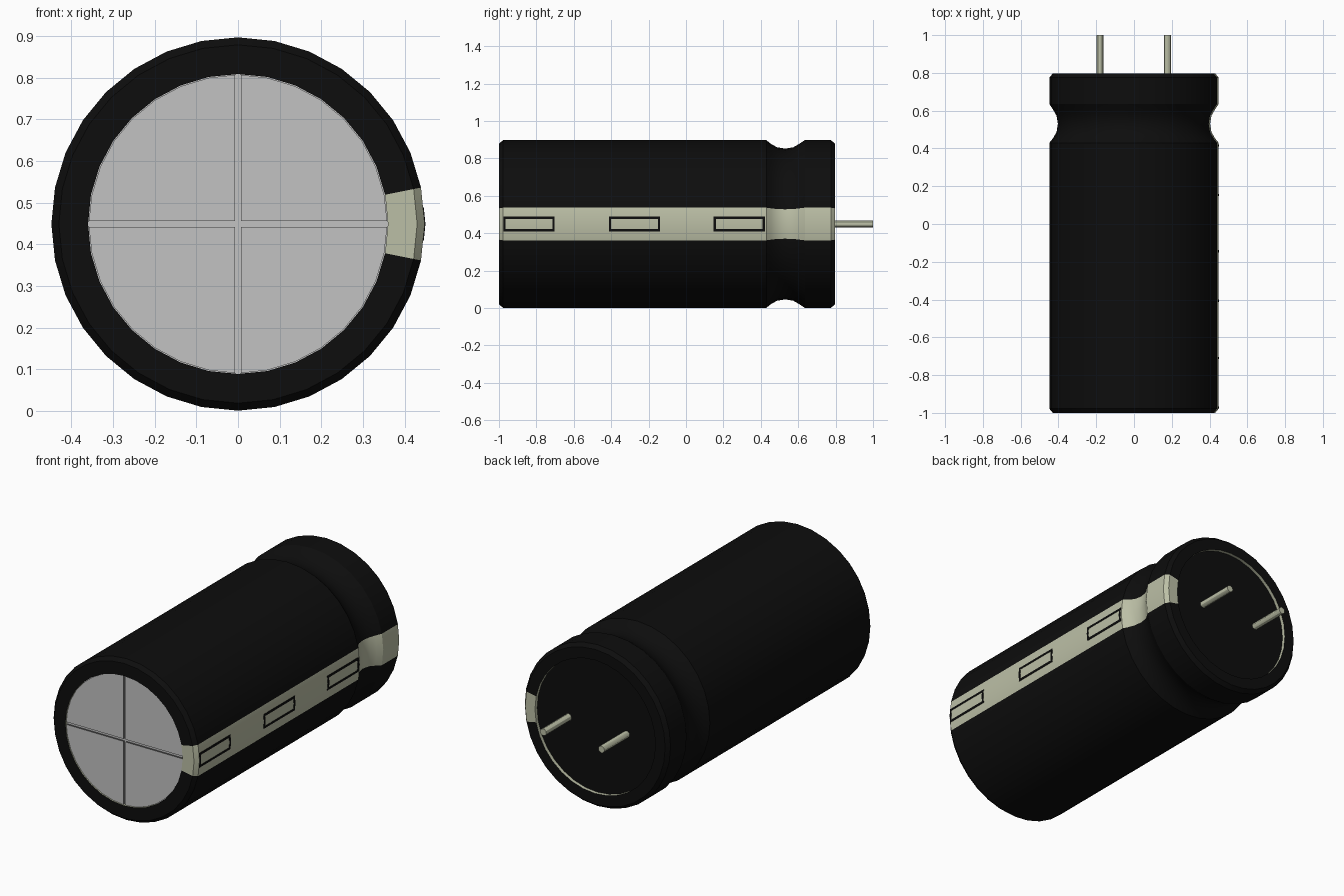
import bpy, bmesh, math

if "Cube" in bpy.data.objects:
    bpy.data.objects.remove(bpy.data.objects["Cube"])

CZ = 0.449      # height of the axis
N = 32          # sides of the can
R = 0.448       # outer radius
STEP = 2 * math.pi / N


def material(name, rgb):
    m = bpy.data.materials.new(name)
    m.diffuse_color = (*rgb, 1)
    m.use_nodes = True
    m.node_tree.nodes["Principled BSDF"].inputs["Base Color"].default_value = m.diffuse_color
    return m


BLACK = material("black_sleeve", (0.004, 0.004, 0.004))
CREAM = material("cream_metal", (0.50, 0.52, 0.38))
GREY = material("grey_aluminium", (0.54, 0.54, 0.54))
DARK = material("dark_groove", (0.10, 0.10, 0.10))


def finish(bm, name, mats, smooth=False):
    bmesh.ops.recalc_face_normals(bm, faces=bm.faces)
    me = bpy.data.meshes.new(name)
    bm.to_mesh(me)
    bm.free()
    for m in mats:
        me.materials.append(m)
    ob = bpy.data.objects.new(name, me)
    bpy.context.collection.objects.link(ob)
    if smooth:
        bpy.ops.object.select_all(action='DESELECT')
        ob.select_set(True)
        bpy.context.view_layer.objects.active = ob
        bpy.ops.object.shade_smooth_by_angle(angle=math.radians(30))
    return ob


def prism(bm, pts, y0, y1, side_mat=0):
    """Extrude an outline of (x, z) points from y0 to y1."""
    a = [bm.verts.new((x, y0, CZ + z)) for x, z in pts]
    b = [bm.verts.new((x, y1, CZ + z)) for x, z in pts]
    bm.faces.new(a)
    bm.faces.new(b[::-1])
    for i in range(len(pts)):
        j = (i + 1) % len(pts)
        bm.faces.new((a[i], a[j], b[j], b[i])).material_index = side_mat


def circle(r, n, cx=0):
    return [(cx + r * math.cos(2 * math.pi * i / n), r * math.sin(2 * math.pi * i / n))
            for i in range(n)]


# Sleeve: turned profile with a crimp groove, cream stripe along +x
profile = [(0.36, -0.985), (0.36, -1.0), (0.43, -1.0), (R, -0.978), (R, 0.43),
           (0.428, 0.455), (0.410, 0.487), (0.403, 0.53), (0.410, 0.573),
           (0.428, 0.605), (R, 0.635), (R, 0.775), (0.43, 0.797),
           (0.37, 0.797), (0.37, 0.778)]
bm = bmesh.new()
rings = [[bm.verts.new((r * math.cos(i * STEP), y, CZ + r * math.sin(i * STEP)))
          for i in range(N)] for r, y in profile]
last = len(rings) - 2
for k in range(last + 1):
    for i in range(N):
        j = (i + 1) % N
        f = bm.faces.new((rings[k][i], rings[k][j], rings[k + 1][j], rings[k + 1][i]))
        stripe = i in (0, N - 1)
        f.material_index = 1 if stripe or k in (0, last) else 0
finish(bm, "sleeve", [BLACK, CREAM], True)

# Rubber plug in the back recess
bm = bmesh.new()
prism(bm, circle(0.37, N), 0.74, 0.778)
finish(bm, "rubber_plug", [BLACK])

# Front cap: floor disc below four quadrants that leave a cross-shaped vent
bm = bmesh.new()
prism(bm, circle(0.36, N), -0.985, -0.95)
finish(bm, "vent_floor", [GREY])
bm = bmesh.new()
g, rc = 0.007, 0.358
e = math.sqrt(rc * rc - g * g)
quarter = [(g, g), (e, g)] + [(rc * math.cos(i * STEP), rc * math.sin(i * STEP))
                              for i in range(1, N // 4)] + [(g, e)]
for q in range(4):
    c, s = round(math.cos(q * math.pi / 2)), round(math.sin(q * math.pi / 2))
    prism(bm, [(c * x - s * z, s * x + c * z) for x, z in quarter], -0.995, -0.984, 1)
finish(bm, "vent_cap", [GREY, DARK])

# Printed frames on the stripe, bent along its middle edge
def skin_x(z):
    return R - abs(z) * math.tan(STEP / 2)


def plate(bm, y0, y1, z0, z1):
    v = [[bm.verts.new((skin_x(z) + d, y, CZ + z))
          for y, z in ((y0, z0), (y1, z0), (y1, z1), (y0, z1))] for d in (-0.001, 0.002)]
    bm.faces.new(v[0])
    bm.faces.new(v[1])
    for i in range(4):
        j = (i + 1) % 4
        bm.faces.new((v[0][i], v[0][j], v[1][j], v[1][i]))


w, h = 0.012, 0.040
for n, yc in enumerate((-0.84, -0.275, 0.285)):
    bm = bmesh.new()
    y0, y1 = yc - 0.137, yc + 0.137
    for s in (-1, 1):
        plate(bm, y0, y1, s * (h - w), s * h)
        plate(bm, y0, y0 + w, 0, s * (h - w))
        plate(bm, y1 - w, y1, 0, s * (h - w))
    finish(bm, f"stripe_frame_{n + 1}", [BLACK])

# Two wire leads
for side, x in (("left", -0.18), ("right", 0.177)):
    bm = bmesh.new()
    prism(bm, circle(0.019, 12, x), 0.76, 1.0)
    finish(bm, f"lead_{side}", [CREAM], True)
